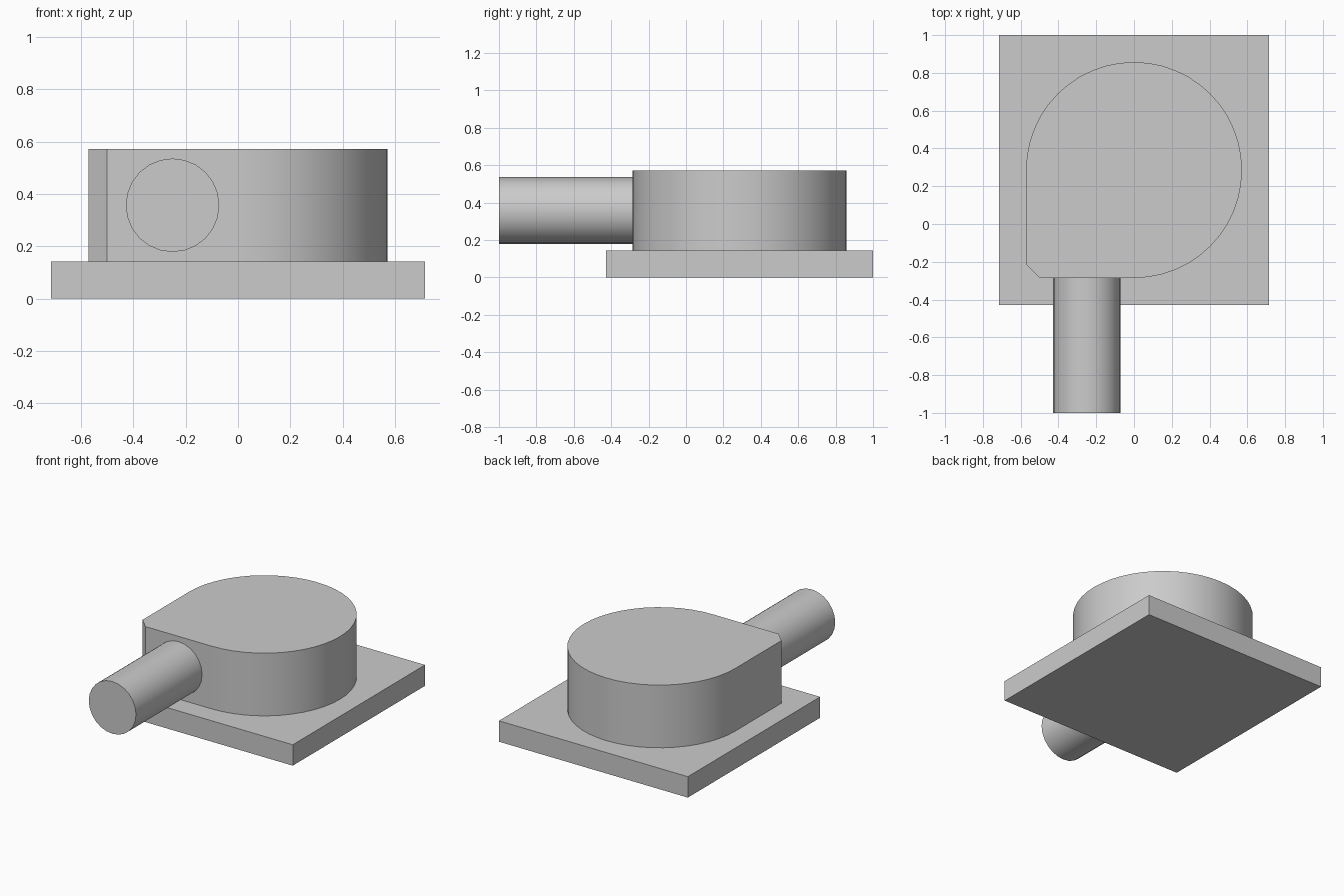
import bpy
import bmesh
from math import sin, cos, radians
from mathutils import Matrix

cube = bpy.data.objects.get("Cube")
if cube:
    bpy.data.objects.remove(cube, do_unlink=True)

GREY = (0.6, 0.6, 0.6, 1)
grey = bpy.data.materials.new("plain grey")
grey.use_nodes = True
grey.diffuse_color = GREY
grey.node_tree.nodes["Principled BSDF"].inputs["Base Color"].default_value = GREY


def extruded(name, outline, depth, matrix, smooth=False):
    """Solid made by extruding a flat outline along its local z."""
    bm = bmesh.new()
    face = bm.faces.new([bm.verts.new((x, y, 0)) for x, y in outline])
    top = bmesh.ops.extrude_face_region(bm, geom=[face])["geom"]
    verts = [v for v in top if isinstance(v, bmesh.types.BMVert)]
    bmesh.ops.translate(bm, verts=verts, vec=(0, 0, depth))
    bmesh.ops.recalc_face_normals(bm, faces=bm.faces)
    bm.transform(matrix)
    mesh = bpy.data.meshes.new(name)
    bm.to_mesh(mesh)
    bm.free()
    mesh.materials.append(grey)
    obj = bpy.data.objects.new(name, mesh)
    bpy.context.collection.objects.link(obj)
    if smooth:
        bpy.ops.object.select_all(action="DESELECT")
        obj.select_set(True)
        bpy.context.view_layer.objects.active = obj
        bpy.ops.object.shade_smooth_by_angle(angle=radians(30))
    return obj


def arc(radius, start, end, steps):
    angles = [radians(start + (end - start) * i / steps) for i in range(steps + 1)]
    return [(radius * cos(a), radius * sin(a)) for a in angles]


UNIT = 1 / 7            # the whole design sits on a seventh grid
R = 4 * UNIT            # housing radius
base_h = UNIT

# Square base plate
half = 5 * UNIT
extruded("base_plate", [(-half, -half), (half, -half), (half, half), (-half, half)],
         base_h, Matrix.Translation((0, 2 * UNIT, 0)))

# Round housing with one squared, chamfered corner
chamfer = UNIT / 2
outline = arc(R, -90, 180, 36) + [(-R, chamfer - R), (chamfer - R, -R)]
extruded("housing", outline, 3 * UNIT,
         Matrix.Translation((0, 2 * UNIT, base_h)), smooth=True)

# Pipe leaving the front of the housing
pipe_r = 1.25 * UNIT
extruded("outlet_pipe", arc(pipe_r, 0, 360, 24)[:-1], 5 * UNIT,
         Matrix.Translation((-1.75 * UNIT, -2 * UNIT, 2.5 * UNIT))
         @ Matrix.Rotation(radians(90), 4, "X"), smooth=True)
